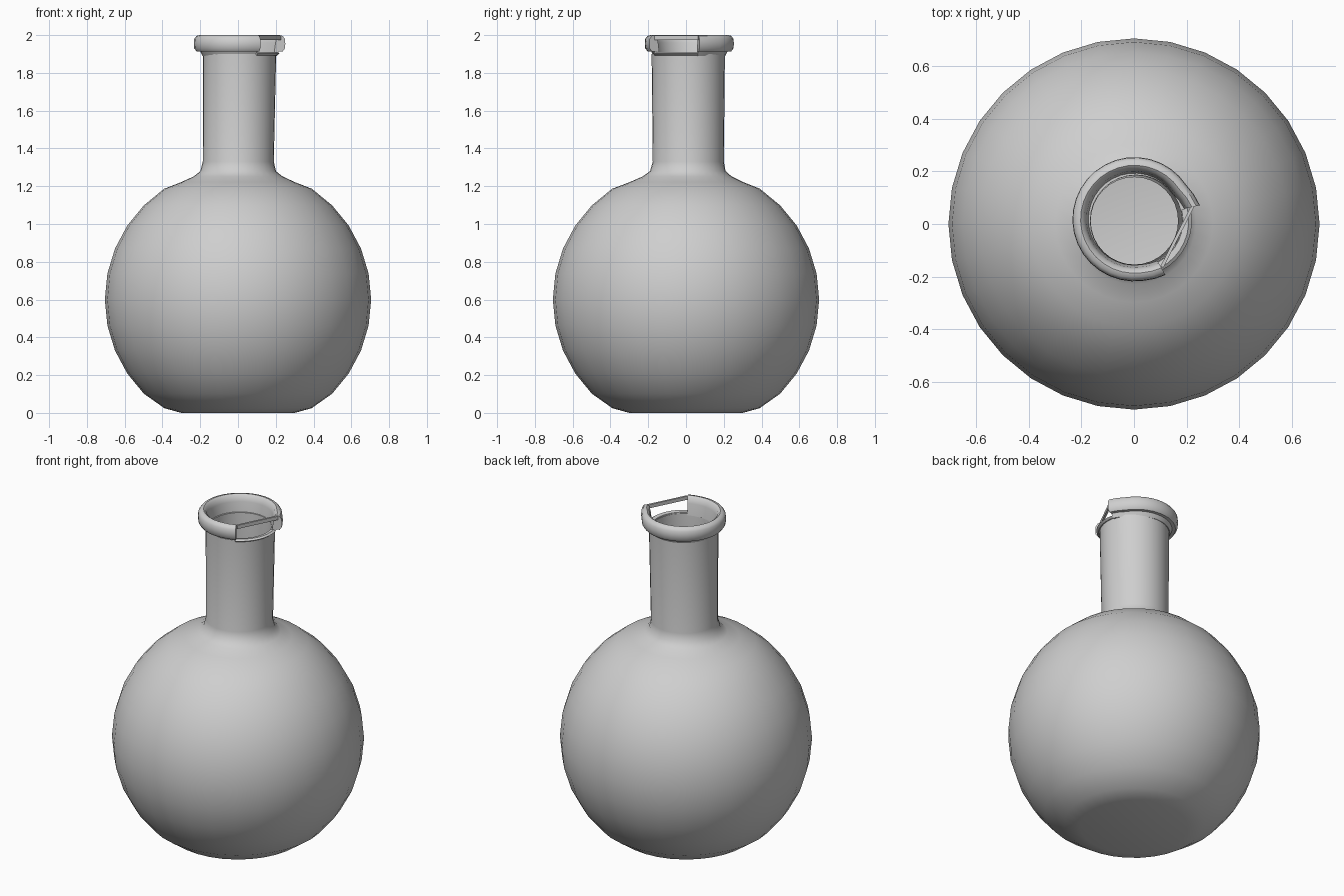
import bpy
import bmesh
from math import radians, sin, cos, pi, atan2, hypot

cube = bpy.data.objects.get("Cube")
if cube:
    bpy.data.objects.remove(cube, do_unlink=True)

glass = bpy.data.materials.new("grey glass")
glass.use_nodes = True
colour = (0.62, 0.62, 0.62, 1)
glass.diffuse_color = colour
glass.node_tree.nodes["Principled BSDF"].inputs["Base Color"].default_value = colour


def clamp(v):
    return max(0.0, min(1.0, v))


def finish(bm, name):
    """Weld, orient and smooth a mesh, then add it to the scene."""
    bmesh.ops.remove_doubles(bm, verts=bm.verts, dist=1e-5)
    bmesh.ops.recalc_face_normals(bm, faces=bm.faces)
    me = bpy.data.meshes.new(name)
    bm.to_mesh(me)
    bm.free()
    me.materials.append(glass)
    me.shade_smooth()
    me.set_sharp_from_angle(angle=radians(40))
    ob = bpy.data.objects.new(name, me)
    bpy.context.collection.objects.link(ob)
    return ob


def sweep(name, profile, start, end, steps, centre, closed=False, flare=None):
    """Turn a (radius, height) profile about the vertical axis."""
    bm = bmesh.new()
    rings = []
    for i in range(steps + 1):
        a = radians(start + (end - start) * i / steps)
        grow = flare(i / steps) if flare else 0
        ring = []
        for r, z in profile:
            cx, cy = centre(z)
            rr = r + grow
            ring.append(bm.verts.new((cx + rr * cos(a), cy + rr * sin(a), z)))
        rings.append(ring)
    n = len(profile)
    for a, b in zip(rings, rings[1:]):
        for j in range(n if closed else n - 1):
            k = (j + 1) % n
            if profile[j][0] == 0:
                bm.faces.new((a[j], a[k], b[k]))
            elif profile[k][0] == 0:
                bm.faces.new((a[j], a[k], b[j]))
            else:
                bm.faces.new((a[j], a[k], b[k], b[j]))
    if closed and end - start < 360:
        bm.faces.new(rings[0])
        bm.faces.new(rings[-1])
    loose = [v for v in bm.verts if not v.link_faces]
    bmesh.ops.delete(bm, geom=loose, context='VERTS')
    return finish(bm, name)


def arc(radius):
    """Round belly of the flask, from near the base up to the shoulder."""
    steps = [radians(-45 + 11.25 * i) for i in range(10)]
    return [(radius * cos(a), 0.6 + radius * sin(a)) for a in steps]


def neck_centre(z):
    # The neck sits and leans slightly off the axis
    return 0.008 * clamp((z - 1.2) / 0.7), 0.012 * clamp((z - 1.2) / 0.1)


def lip_centre(z):
    return 0.002, 0.018


# Flask: outer wall up to the mouth, then the inner wall back down
outer = [(0, 0), (0.3, 0), (0.39, 0.025)] + arc(0.705)
outer += [(0.30, 1.222), (0.235, 1.252), (0.2, 1.28), (0.188, 1.33), (0.194, 1.9)]
inner = [(0.174, 1.9), (0.166, 1.33), (0.18, 1.265), (0.22, 1.235)]
inner += arc(0.685)[::-1] + [(0.37, 0.045), (0.29, 0.02), (0, 0.02)]
sweep("flask_body", outer + inner, 0, 360, 32, neck_centre)

# Rolled lip, broken open on one side and flared at the broken ends
lip = [(0.19, 1.89), (0.203, 1.914), (0.222, 1.914), (0.234, 1.93), (0.236, 1.955),
       (0.234, 1.98), (0.222, 1.996), (0.205, 2.0), (0.191, 1.99), (0.183, 1.96),
       (0.174, 1.89)]
sweep("rolled_lip", lip, 12, 299, 27, lip_centre, closed=True,
      flare=lambda t: 0.018 * clamp(1 - t * 14) + 0.006 * clamp(1 - (1 - t) * 14))

# Thin rim along the bottom of the break
rim = [(0.176, 1.895), (0.2, 1.893), (0.212, 1.902), (0.2, 1.91), (0.178, 1.906)]
sweep("broken_rim", rim, -63, 14, 8, neck_centre, closed=True)

# Thin straight strip bridging the break at the top
x0, y0, x1, y1 = 0.106, -0.163, 0.222, 0.066
bm = bmesh.new()
bmesh.ops.create_cube(bm, size=1)
strip = finish(bm, "bridge_strip")
strip.scale = (hypot(x1 - x0, y1 - y0), 0.012, 0.022)
strip.rotation_euler.z = atan2(y1 - y0, x1 - x0)
strip.location = ((x0 + x1) / 2, (y0 + y1) / 2, 1.986)
